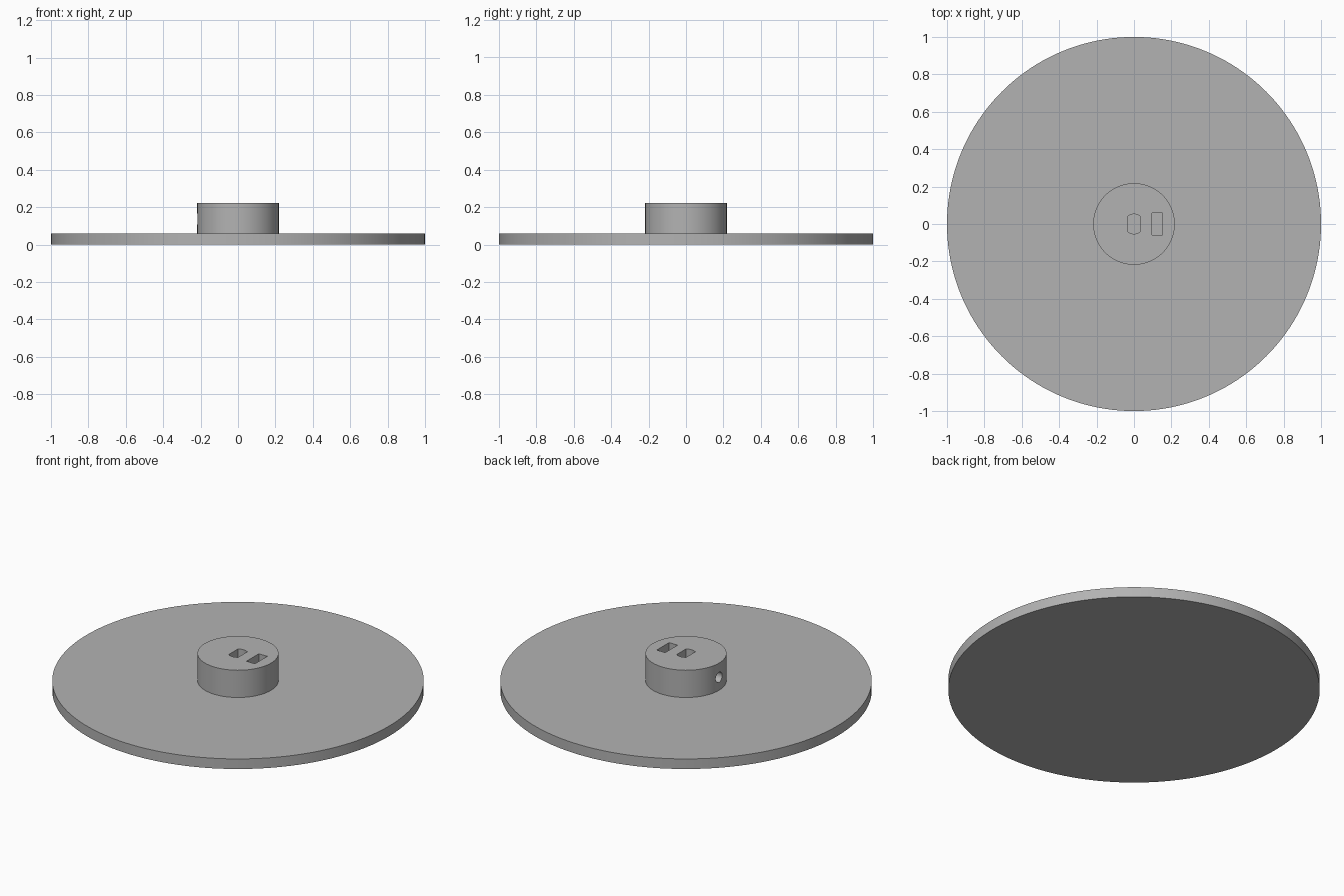
import bpy
import math

DISC_TOP, HUB_TOP, HUB_RADIUS = 0.06, 0.222, 0.218

if "Cube" in bpy.data.objects:
    bpy.data.objects.remove(bpy.data.objects["Cube"])

grey = bpy.data.materials.new("plain grey")
grey.use_nodes = True
colour = (0.45, 0.45, 0.45, 1)
grey.diffuse_color = colour
grey.node_tree.nodes["Principled BSDF"].inputs["Base Color"].default_value = colour


def cylinder(name, radius, z0, z1, sides):
    bpy.ops.mesh.primitive_cylinder_add(
        vertices=sides, radius=radius, depth=z1 - z0, location=(0, 0, (z0 + z1) / 2))
    ob = bpy.context.object
    ob.name = name
    ob.data.materials.append(grey)
    return ob


def box(name, size, location):
    bpy.ops.mesh.primitive_cube_add(size=1, location=location)
    ob = bpy.context.object
    ob.name = name
    ob.scale = size
    ob.data.materials.append(grey)
    return ob


def boolean(target, tool, operation):
    """Apply a boolean and remove its cutter."""
    tool.hide_render = True
    mod = target.modifiers.new(operation.title(), "BOOLEAN")
    mod.operation, mod.object, mod.solver = operation, tool, "EXACT"
    bpy.context.view_layer.objects.active = target
    bpy.ops.object.modifier_apply(modifier=mod.name)
    bpy.data.objects.remove(tool)


# Wheel disc and central hub
disc = cylinder("wheel_disc", 1, 0, DISC_TOP, 160)
hub = cylinder("hub", HUB_RADIUS, DISC_TOP, HUB_TOP, 96)

# Shaft hole: round with two flats
shaft = cylinder("shaft_cutter", 0.053, 0.03, 0.3, 48)
boolean(shaft, box("shaft_flats", (0.062, 0.2, 1), (0, 0, 0.14)), "INTERSECT")

# Set-screw hole running from the hub's side through the shaft to the nut slot
screw = cylinder("screw_cutter", 0.03, -0.2, 0.2, 32)
screw.rotation_euler.y = math.pi / 2
screw.location = (-0.1, 0, 0.137)

# Captive nut slot
nut_slot = box("nut_slot_cutter", (0.056, 0.116, 0.3), (0.124, 0, 0.18))

for cutter in (shaft, nut_slot, screw):
    boolean(hub, cutter, "DIFFERENCE")

# Smooth round walls, crisp rims
for ob in (disc, hub):
    bpy.ops.object.select_all(action="DESELECT")
    ob.select_set(True)
    bpy.context.view_layer.objects.active = ob
    bpy.ops.object.shade_smooth_by_angle(angle=math.radians(30))
